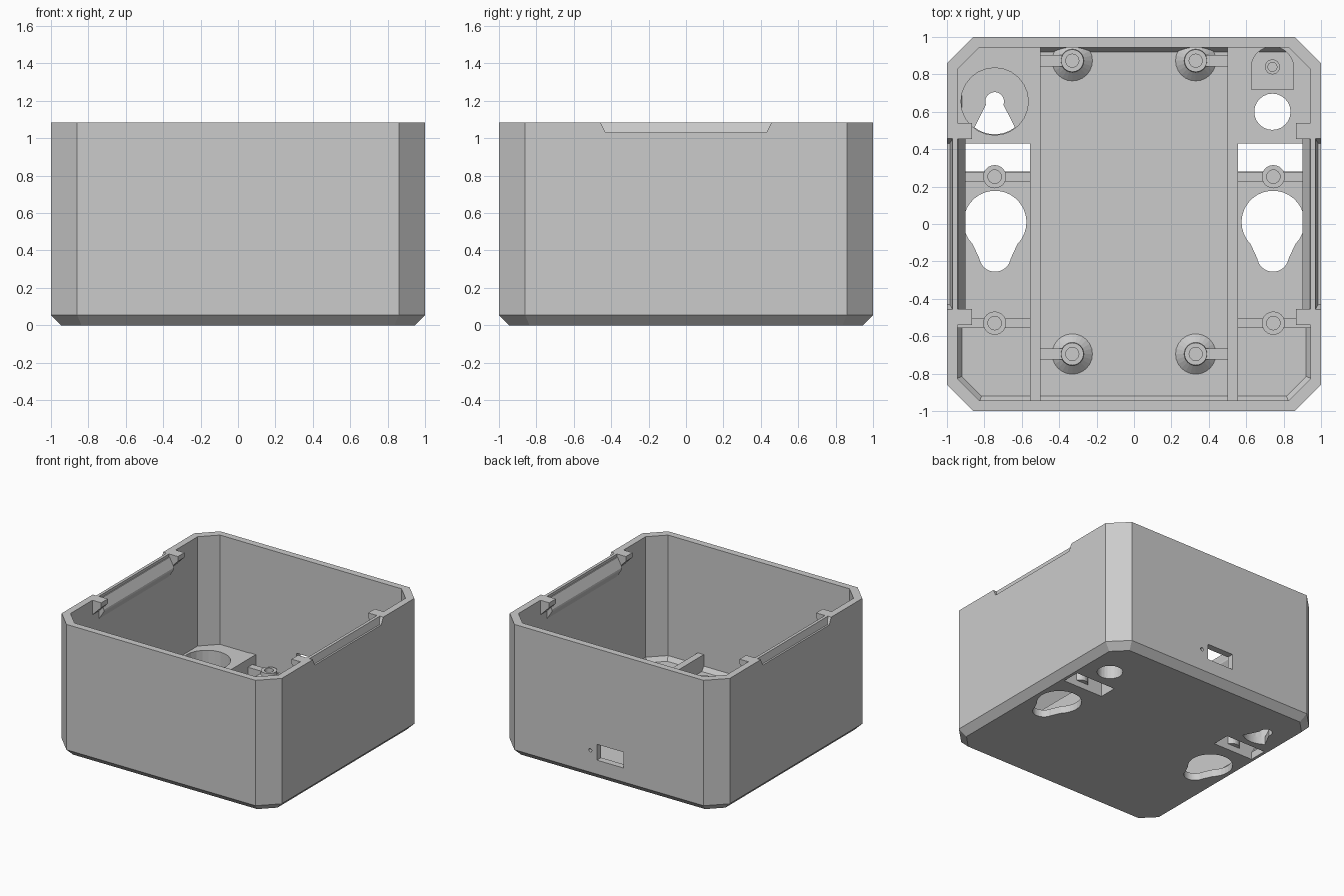
import bpy, bmesh
from math import cos, sin, radians, pi

old = bpy.data.objects.get("Cube")
if old:
    bpy.data.objects.remove(old, do_unlink=True)

grey = bpy.data.materials.new("plain_grey")
grey.use_nodes = True
grey.diffuse_color = (0.6, 0.6, 0.6, 1)
grey.node_tree.nodes["Principled BSDF"].inputs["Base Color"].default_value = (0.6, 0.6, 0.6, 1)

FLOOR, RAIL, TOP = 0.06, 0.19, 1.085


def loft(name, rings):
    """Closed solid through matching rings of points."""
    bm = bmesh.new()
    loops = [[bm.verts.new(p) for p in ring] for ring in rings]
    n = len(loops[0])
    for a, b in zip(loops, loops[1:]):
        for i in range(n):
            j = (i + 1) % n
            bm.faces.new((a[i], a[j], b[j], b[i]))
    bm.faces.new(loops[0])
    bm.faces.new(loops[-1])
    bmesh.ops.recalc_face_normals(bm, faces=bm.faces)
    mesh = bpy.data.meshes.new(name)
    bm.to_mesh(mesh)
    bm.free()
    mesh.materials.append(grey)
    ob = bpy.data.objects.new(name, mesh)
    bpy.context.collection.objects.link(ob)
    return ob


def level(pts, z):
    return [(x, y, z) for x, y in pts]


def prism(name, pts, z0, z1):
    return loft(name, [level(pts, z0), level(pts, z1)])


def rect(x0, x1, y0, y1):
    return [(x0, y0), (x1, y0), (x1, y1), (x0, y1)]


def box(name, x0, x1, y0, y1, z0, z1):
    return prism(name, rect(x0, x1, y0, y1), z0, z1)


def octagon(h, c):
    k = h - c
    return [(k, -h), (h, -k), (h, k), (k, h), (-k, h), (-h, k), (-h, -k), (-k, -h)]


def arc(cx, cy, r, a0=0, a1=345, n=24):
    angles = [radians(a0 + (a1 - a0) * i / (n - 1)) for i in range(n)]
    return [(cx + r * cos(a), cy + r * sin(a)) for a in angles]


def cut(target, cutters):
    """Subtract every cutter from the target."""
    bpy.context.view_layer.objects.active = target
    for c in cutters:
        mod = target.modifiers.new("cut", 'BOOLEAN')
        mod.operation, mod.solver, mod.object = 'DIFFERENCE', 'EXACT', c
        bpy.ops.object.modifier_apply(modifier=mod.name)


def drop(cutters):
    for c in cutters:
        bpy.data.objects.remove(c, do_unlink=True)


def boss(name, x, y, profile):
    """Hollow screw post turned around a vertical axis."""
    return loft(name, [level(arc(x, y, r), z) for r, z in profile])


# Shell: octagonal tub with a chamfered foot
shell = loft("box_shell", [level(octagon(0.945, 0.108), 0),
                           level(octagon(1, 0.14), 0.055),
                           level(octagon(1, 0.14), TOP)])
cavity = loft("cavity", [level(octagon(0.92, 0.105), FLOOR),
                         level(octagon(0.945, 0.12), FLOOR + 0.035),
                         level(octagon(0.945, 0.12), 1.2)])
holes = [cavity]

for s in (-1, 1):
    cx = s * 0.743
    # Large keyholes and rectangular slots through the floor
    holes.append(prism("keyhole", arc(cx, 0.01, 0.168, -45, 225)
                       + arc(cx, -0.17, 0.085, 190, 350), -0.1, 0.12))
    holes.append(prism("slot", rect(*sorted((s * 0.555, s * 0.92)), 0.28, 0.43), -0.1, 0.12))
    # Outer grip notch on the side rims
    holes.append(loft("notch", [
        level(rect(*sorted((s * 0.985, s * 1.05)), -0.43, 0.43), 1.03),
        level(rect(*sorted((s * 0.965, s * 1.05)), -0.465, 0.465), 1.1)]))

# Back wall port with its small indicator hole
holes.append(box("port", -0.13, 0.11, 0.9, 1.1, 0.17, 0.30))
pin = arc(0.17, 0.235, 0.014)
holes.append(loft("pin_hole", [[(x, y, z) for x, z in pin] for y in (0.9, 1.1)]))

# Corner mounting holes shared by floor and pads
hook_hole = prism("hook_hole", arc(-0.745, 0.655, 0.05, -20, 200)
                  + arc(-0.745, 0.655, 0.175, 232, 308), -0.1, 0.5)
round_hole = prism("round_hole", arc(0.74, 0.6, 0.097), -0.1, 0.5)
cut(shell, holes + [hook_hole, round_hole])
drop(holes)


# Raised corner pads with pockets
def pad_outline(s):
    return [(s * 0.53, 0.43), (s * 0.96, 0.43), (s * 0.96, 0.85), (s * 0.85, 0.96), (s * 0.53, 0.96)]


left_pocket = prism("pocket", arc(-0.745, 0.655, 0.18), FLOOR - 0.005, 0.5)
right_pocket = prism("pocket", arc(0.74, 0.835, 0.113, 0, 180)
                     + [(0.627, 0.72), (0.853, 0.72)], FLOOR - 0.005, 0.5)
hook_pad = prism("hook_pad", pad_outline(-1), FLOOR - 0.01, RAIL - 0.003)
cut(hook_pad, [left_pocket, hook_hole])
button_pad = prism("button_pad", pad_outline(1), FLOOR - 0.01, RAIL - 0.003)
cut(button_pad, [right_pocket, round_hole])
drop([left_pocket, right_pocket, hook_hole, round_hole])
boss("button_post", 0.74, 0.84, [(0.04, 0.05), (0.04, 0.14), (0.024, 0.14), (0.024, 0.08)])

for s, side in ((-1, "right"), (1, "left")):
    def span(a, b):
        return sorted((s * a, s * b))

    # Long floor rail
    box(side + "_rail", *span(0.5, 0.555), -0.96, 0.96, FLOOR - 0.01, RAIL)

    # Conical posts in the middle bay, each tied to the rail
    for end, y, tie in (("front", -0.695, 0.03), ("back", 0.873, 0.03)):
        boss(f"{side}_{end}_post", s * 0.33, y,
             [(0.108, 0.05), (0.108, 0.065), (0.062, 0.105), (0.06, 0.135),
              (0.035, 0.135), (0.035, 0.08)])
        box(f"{side}_{end}_post_tie", *span(0.38, 0.51), y - tie, y + tie, 0.05, 0.125)

    # Posts and cross ribs in the side bays
    for end, y in (("front", -0.53), ("back", 0.253)):
        boss(f"{side}_{end}_side_post", s * 0.745, y,
             [(0.062, 0.05), (0.062, 0.18), (0.036, 0.18), (0.036, 0.08)])
        for part, a, b in (("inner", 0.54, 0.69), ("outer", 0.8, 0.96)):
            box(f"{side}_{end}_{part}_rib", *span(a, b), y - 0.026, y + 0.026, 0.05, 0.16)

    # Snap ridge along the inside of the side wall
    ridge = [(0.96, 1.07), (0.94, 1.06), (0.9, 0.985), (0.9, 0.97), (0.945, 0.9), (0.96, 0.9)]
    loft(side + "_snap_ridge", [[(s * x, y, z) for x, z in ridge] for y in (-0.455, 0.455)])

    # Rim tabs with sloped undersides at both ends of the ridge
    tab = [(0.96, TOP), (0.865, TOP), (0.865, 1.045), (0.945, 0.965), (0.96, 0.965)]
    for end, y0, y1 in (("front", -0.54, -0.455), ("back", 0.455, 0.54)):
        loft(f"{side}_{end}_tab", [[(s * x, y, z) for x, z in tab] for y in (y0, y1)])
